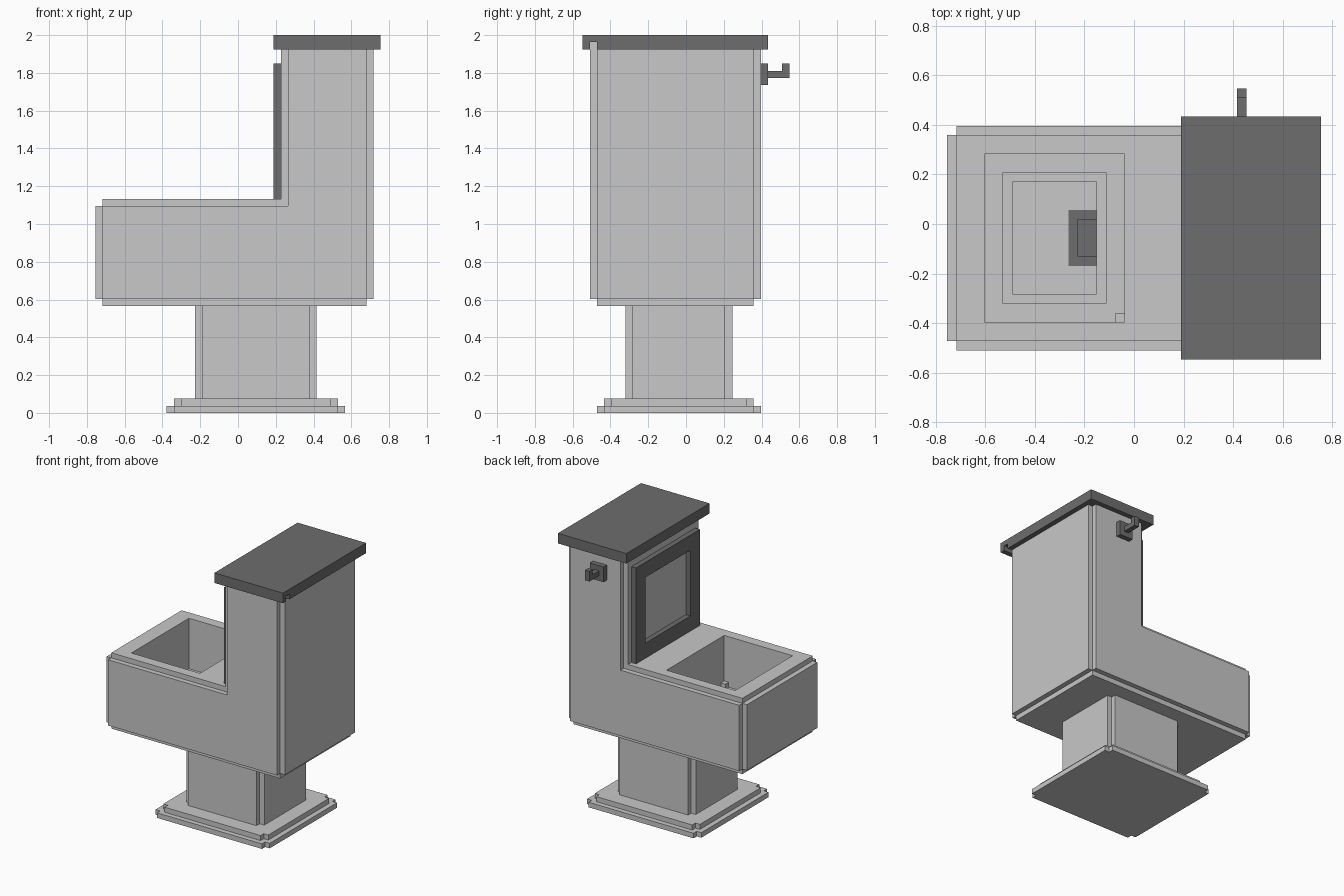
import bpy, bmesh
from mathutils import Vector

if "Cube" in bpy.data.objects:
    bpy.data.objects.remove(bpy.data.objects["Cube"])

U = 2 / 53  # size of one block; all dimensions below are in blocks


def material(name, v):
    m = bpy.data.materials.new(name)
    m.diffuse_color = (v, v, v, 1)
    m.use_nodes = True
    m.node_tree.nodes["Principled BSDF"].inputs["Base Color"].default_value = m.diffuse_color
    return m


LIGHT = material("light grey", 0.58)
DARK = material("dark grey", 0.155)


def build(name, mat, steps):
    """Steps are ('+' or '-', x0, x1, y0, y1, z0, z1); boxes are added or cut in order."""
    axes = [sorted({v for s in steps for v in s[1 + 2 * a:3 + 2 * a]}) for a in range(3)]

    def filled(cell):
        if any(c < 0 or c >= len(ax) - 1 for c, ax in zip(cell, axes)):
            return False
        mid = [(ax[c] + ax[c + 1]) / 2 for c, ax in zip(cell, axes)]
        state = False
        for s in steps:
            if all(s[1 + 2 * a] < mid[a] < s[2 + 2 * a] for a in range(3)):
                state = s[0] == '+'
        return state

    bm = bmesh.new()
    verts = {}

    def vert(key):
        if key not in verts:
            verts[key] = bm.verts.new(Vector([axes[a][key[a]] for a in range(3)]) * U)
        return verts[key]

    nx, ny, nz = (len(ax) - 1 for ax in axes)
    for cell in ((i, j, k) for i in range(nx) for j in range(ny) for k in range(nz)):
        if not filled(cell):
            continue
        for a in range(3):
            for side in (0, 1):
                near = list(cell)
                near[a] += 2 * side - 1
                if filled(near):
                    continue
                b, c = (a + 1) % 3, (a + 2) % 3
                ring = []
                for db, dc in ((0, 0), (1, 0), (1, 1), (0, 1)):
                    key = list(cell)
                    key[a] += side
                    key[b] += db
                    key[c] += dc
                    ring.append(vert(tuple(key)))
                bm.faces.new(ring if side else ring[::-1])
    bmesh.ops.dissolve_limit(bm, angle_limit=0.01, verts=bm.verts, edges=bm.edges)
    mesh = bpy.data.meshes.new(name)
    bm.to_mesh(mesh)
    bm.free()
    mesh.materials.append(mat)
    obj = bpy.data.objects.new(name, mesh)
    bpy.context.collection.objects.link(obj)
    return obj


def notched(x0, x1, y0, y1, z0, z1):
    """A block with its four upright corners notched by one block."""
    return [('+', x0 + 1, x1 - 1, y0, y1, z0, z1),
            ('+', x0, x1, y0 + 1, y1 - 1, z0, z1)]


# Stepped foot and pedestal column
build("foot_lower", LIGHT, notched(-10, 15, -12.5, 10.5, 0, 1))
build("foot_upper", LIGHT, notched(-9, 14, -11.5, 9.5, 1, 2))
build("pedestal", LIGHT, notched(-6, 11, -8.5, 6.5, 2, 15))

# L-shaped body with stepped edges, and the stepped bowl cut into it
build("bowl_and_tank", LIGHT, [
    ('+', -19, 18, -12.5, 9.5, 15, 30),    # bowl core
    ('+', -19, 18, -13.5, 10.5, 16, 29),   # bowl sides
    ('+', -20, 19, -12.5, 9.5, 16, 29),    # front and back panels
    ('+', 6, 19, -12.5, 9.5, 29, 51),      # tank core
    ('+', 7, 18, -13.5, 10.5, 29, 51),     # tank sides
    ('-', -16, -1, -10.5, 7.5, 20, 30),    # bowl opening
    ('-', -14, -3, -8.5, 5.5, 19, 20),     # bowl steps
    ('-', -13, -4, -7.5, 4.5, 18, 19),
    ('-', -7, -4, -4.5, 1.5, 16, 18),      # drain pocket
    ('+', -2, -1, -10.5, -9.5, 20, 21),    # small corner block
])
build("drain", DARK, [
    ('+', -7, -4, -4.5, 1.5, 16, 18),
    ('-', -6, -4, -3.5, 0.5, 17, 18),
])

# Tank lid with a notch under its back corner, and the body tab showing in it
build("tank_lid", DARK, [
    ('+', 5, 20, -14.5, 11.5, 51, 53),
    ('-', 17, 20, -13.5, -12.5, 51, 52),
])
build("tank_tab", LIGHT, [('+', 17, 18, -13.5, -12.5, 51, 52)])

# Raised seat ring leaning on the tank
build("seat", DARK, [
    ('+', 5, 6, -11.5, 8.5, 30, 49),
    ('-', 5, 6, -8.5, 5.5, 33, 46),
])

# Flush lever
build("flush_lever", DARK, [
    ('+', 10, 13, 10.5, 11.5, 46, 49),
    ('+', 11, 12, 11.5, 14.5, 47, 48),
    ('+', 11, 12, 13.5, 14.5, 48, 49),
])
